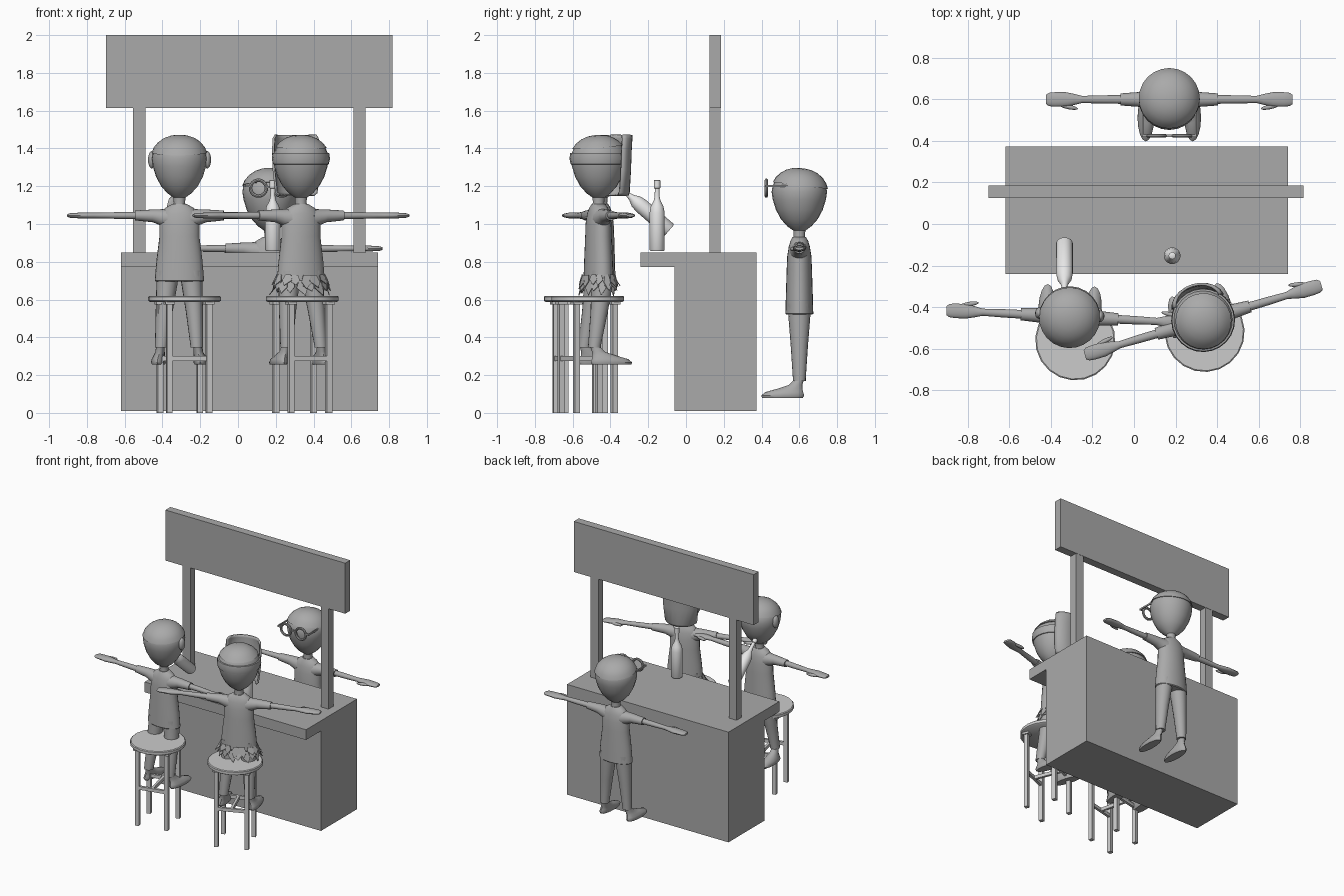
import bpy, bmesh, math, random
from mathutils import Matrix, Vector

if "Cube" in bpy.data.objects:
    bpy.data.objects.remove(bpy.data.objects["Cube"])
random.seed(4)
T, R = Matrix.Translation, Matrix.Rotation
rad = math.radians


def mat(name, v):
    m = bpy.data.materials.new(name)
    m.diffuse_color = (v, v, v, 1)
    m.use_nodes = True
    m.node_tree.nodes["Principled BSDF"].inputs["Base Color"].default_value = m.diffuse_color
    return m


GREY = mat("mid grey", 0.40)
STOOL = mat("light grey", 0.60)
GLASS = mat("pale grey", 0.80)


def finish(name, bm, m, M=Matrix(), smooth=True):
    bmesh.ops.transform(bm, matrix=M, verts=bm.verts)
    bmesh.ops.recalc_face_normals(bm, faces=bm.faces)
    me = bpy.data.meshes.new(name)
    bm.to_mesh(me)
    bm.free()
    me.materials.append(m)
    if smooth:
        for p in me.polygons:
            p.use_smooth = True
        me.set_sharp_from_angle(angle=rad(40))
    ob = bpy.data.objects.new(name, me)
    bpy.context.collection.objects.link(ob)
    return ob


def box(name, lo, hi, m, M=Matrix()):
    bm = bmesh.new()
    bmesh.ops.create_cube(bm, size=1)
    lo, hi = Vector(lo), Vector(hi)
    S = Matrix.Diagonal((*(hi - lo), 1))
    return finish(name, bm, m, M @ T((lo + hi) / 2) @ S, False)


def loft(name, rings, m, M=Matrix(), n=24):
    """Stack of ellipses: (x, y, z, radius x, radius y), capped at both ends."""
    bm = bmesh.new()
    loops = []
    for x, y, z, rx, ry in rings:
        loops.append([bm.verts.new((x + rx * math.cos(a), y + ry * math.sin(a), z))
                      for a in (2 * math.pi * i / n for i in range(n))])
    for a, b in zip(loops, loops[1:]):
        for i in range(n):
            bm.faces.new((a[i], a[i - 1], b[i - 1], b[i]))
    bm.faces.new(loops[0])
    bm.faces.new(loops[-1])
    return finish(name, bm, m, M)


def turned(name, prof, m, M=Matrix(), n=24):
    return loft(name, [(0, 0, z, r, r) for r, z in prof], m, M, n)


def ball(name, c, s, m, M, turn=0):
    bm = bmesh.new()
    bmesh.ops.create_uvsphere(bm, u_segments=20, v_segments=12, radius=1)
    return finish(name, bm, m, M @ T(c) @ R(turn, 4, 'Z') @ Matrix.Diagonal((*s, 1)))


def hoop(name, c, big, small, m, M):
    bm = bmesh.new()
    n, k = 24, 8
    g = [[bm.verts.new(((big + small * math.cos(b)) * math.cos(a), small * math.sin(b),
                        (big + small * math.cos(b)) * math.sin(a)))
          for b in (2 * math.pi * j / k for j in range(k))]
         for a in (2 * math.pi * i / n for i in range(n))]
    for i in range(n):
        for j in range(k):
            bm.faces.new((g[i][j], g[i - 1][j], g[i - 1][j - 1], g[i][j - 1]))
    return finish(name, bm, m, M @ T(c))


# Bar counter with overhanging top, posts and sign board
bm = bmesh.new()
side = [(-.06, .01), (.374, .01), (.374, .85), (-.24, .85), (-.24, .772), (-.06, .772)]
near, far = [[bm.verts.new((x, y, z)) for y, z in side] for x in (-.62, .742)]
bm.faces.new(near)
bm.faces.new(far)
for i in range(6):
    bm.faces.new((near[i - 1], near[i], far[i], far[i - 1]))
finish("bar_counter", bm, GREY, smooth=False)
for x in (-.555, .611):
    box("sign_post", (x, .125, .85), (x + .065, .183, 1.615), GREY)
box("sign_board", (-.70, .125, 1.615), (.817, .185, 2.0), GREY)


# Bar stools: seat, four legs, rungs in an H
def stool(x, y, turn):
    M = T((x, y, 0)) @ R(rad(turn), 4, 'Z')
    turned("stool_seat", [(.185, .588), (.193, .594), (.193, .614), (.187, .619)], STOOL, M, 20)
    a = .108
    for k in range(4):
        Q = M @ R(k * math.pi / 2, 4, 'Z')
        box("stool_leg", (a - .015, a - .015, 0), (a + .015, a + .015, .59), STOOL, Q)
        box("stool_cleat", (a - .025, a - .025, .573), (a + .025, a + .025, .59), STOOL, Q)
    for s in (-1, 1):
        box("stool_rung", (-a, s * a - .009, .275), (a, s * a + .009, .30), STOOL, M)
    box("stool_cross_rung", (-.009, -a, .275), (.009, a, .30), STOOL, M)


stool(-.283, -.56, 13)
stool(.34, -.52, 22)

# Bottles: one standing on the counter, one raised to the mouth
BOTTLE = [(.036, 0), (.04, .006), (.04, .2), (.034, .235), (.018, .265), (.013, .29),
          (.012, .33), (.017, .332), (.017, .373), (.012, .376)]
turned("standing_bottle", BOTTLE, GLASS, T((.184, -.153, .858)))
turned("raised_bottle", BOTTLE, GLASS, T((-.335, -.088, .967)) @ R(rad(49.2), 4, 'X'))

HEAD = [(.034, .83), (.03, .86), (.032, .885), (.064, .908), (.097, .945), (.124, .995),
        (.141, 1.05), (.147, 1.09), (.142, 1.12), (.13, 1.148), (.108, 1.174),
        (.078, 1.195), (.042, 1.208), (.008, 1.212)]


# Figures, facing -y in their own frame with the soles at z = 0
def figure(who, x, y, z, turn, heel=0):
    M = T((x, y, z)) @ R(rad(turn), 4, 'Z')
    turned(who + "_head", HEAD, GREY, M)
    loft(who + "_shirt", [(0, 0, zz, rx, ry) for zz, rx, ry in (
        (.44, .125, .068), (.445, .131, .074), (.55, .122, .071), (.68, .106, .067),
        (.75, .106, .064), (.80, .10, .056), (.83, .075, .047), (.85, .04, .036))], GREY, M)
    for s in (-1, 1):
        # arm runs along local z of a frame turned onto the x axis
        A = M @ T((0, 0, .79)) @ R(s * math.pi / 2, 4, 'Y')
        loft(who + "_sleeve", [(s * o, 0, l, a, b) for l, a, b, o in (
            (.06, .055, .05, .018), (.10, .043, .042, .01), (.14, .034, .036, .002),
            (.235, .026, .029, 0))], GREY, A, 16)
        loft(who + "_arm", [(0, 0, l, a, b) for l, a, b in (
            (.22, .02, .021), (.32, .018, .02), (.42, .015, .017), (.455, .016, .026),
            (.50, .017, .035), (.55, .014, .035), (.58, .012, .032), (.594, .007, .022))],
            GREY, A, 16)
        ball(who + "_thumb", (s * .485, -.036, .787), (.045, .011, .011), GREY, M, s * .2)
        loft(who + "_trouser_leg", [(s * xx, heel * k, zz, r, ry) for xx, zz, r, ry, k in (
            (.062, .50, .06, .06, 0), (.066, .43, .056, .058, 0), (.08, .28, .045, .046, .4),
            (.094, .10, .033, .034, 1), (.094, .09, .033, .034, 1))], GREY, M, 16)
        loft(who + "_shoe", [(s * (.098 - .17 * yy), yy + heel, zz, w, l) for yy, zz, w, l in (
            (-.09, 0, .034, .108), (-.088, .012, .04, .114), (-.08, .03, .037, .10),
            (-.05, .048, .031, .066), (-.02, .068, .025, .036), (0, .10, .022, .025))],
            GREY, M, 16)
    return M


def dome(name, M, tilt, low):
    prof = [(r + .005, zz + .004) for r, zz in HEAD if zz >= low]
    turned(name, prof, GREY, M @ T((0, 0, 1.08)) @ R(rad(tilt), 4, 'X') @ T((0, 0, -1.08)))


def spectacles(M):
    for s in (-1, 1):
        hoop("spectacle_ring", (s * .062, -.175, 1.11), .042, .009, GREY, M)
        box("spectacle_temple", (s * .128 - .004, -.175, 1.115),
            (s * .128 + .004, -.06, 1.127), GREY, M)
        box("spectacle_hinge", (s * .115 - .017, -.18, 1.115),
            (s * .115 + .017, -.168, 1.127), GREY, M)
    box("spectacle_bridge", (-.02, -.18, 1.11), (.02, -.17, 1.122), GREY, M)


# Bartender behind the counter
M = figure("bartender", .17, .60, .08, 0)
dome("bartender_cap", M, -7, 1.11)
spectacles(M)

# Drinker on the left stool
M = figure("drinker", -.31, -.447, .255, 177, .05)
dome("drinker_hair", M, -6, 1.11)
for s in (-1, 1):
    ball("drinker_ear", (s * .147, -.01, 1.085), (.02, .028, .046), GREY, M)

# Guest on the right stool with face mask, strap and leaf skirt
M = figure("guest", .333, -.463, .255, 196.4, .05)
dome("guest_hair", M, -4, 1.14)
loft("mask_strap", [(0, 0, zz, r, r) for zz, r in (
    (1.06, .14), (1.062, .148), (1.09, .154), (1.12, .15), (1.122, .14))], GREY, M)
bm = bmesh.new()
rows = []
for zz, w, front in ((.898, .095, .157), (.912, .112, .16), (1.03, .124, .166),
                     (1.14, .126, .17), (1.198, .122, .174), (1.216, .11, .175)):
    rows.append([bm.verts.new((w * math.sin(a), -front + .085 * (1 - math.cos(a)), zz))
                 for a in (rad(-85 + 17 * i) for i in range(11))])
for a, b in zip(rows, rows[1:]):
    for i in range(10):
        bm.faces.new((a[i], a[i + 1], b[i + 1], b[i]))
mask = finish("face_mask", bm, GREY, M)
sol = mask.modifiers.new("thickness", 'SOLIDIFY')
sol.thickness, sol.offset = .012, 0

bm = bmesh.new()
for row, (top, count) in enumerate(((.475, 16), (.445, 16))):
    for i in range(count):
        a = 2 * math.pi * (i + row * .5) / count + random.uniform(-.08, .08)
        drop, out = random.uniform(.05, .08), random.uniform(1.1, 1.35)

        def at(da, k, zz):
            return bm.verts.new((.13 * k * math.cos(a + da), .082 * k * math.sin(a + da), zz))
        q = [at(-.14, 1, top), at(.14, 1, top), at(.22, 1.1, top - drop * .5),
             at(random.uniform(-.1, .1), out, top - drop), at(-.22, 1.1, top - drop * .5)]
        bm.faces.new(q)
skirt = finish("leaf_skirt", bm, GREY, M, False)
sol = skirt.modifiers.new("thickness", 'SOLIDIFY')
sol.thickness = .004
